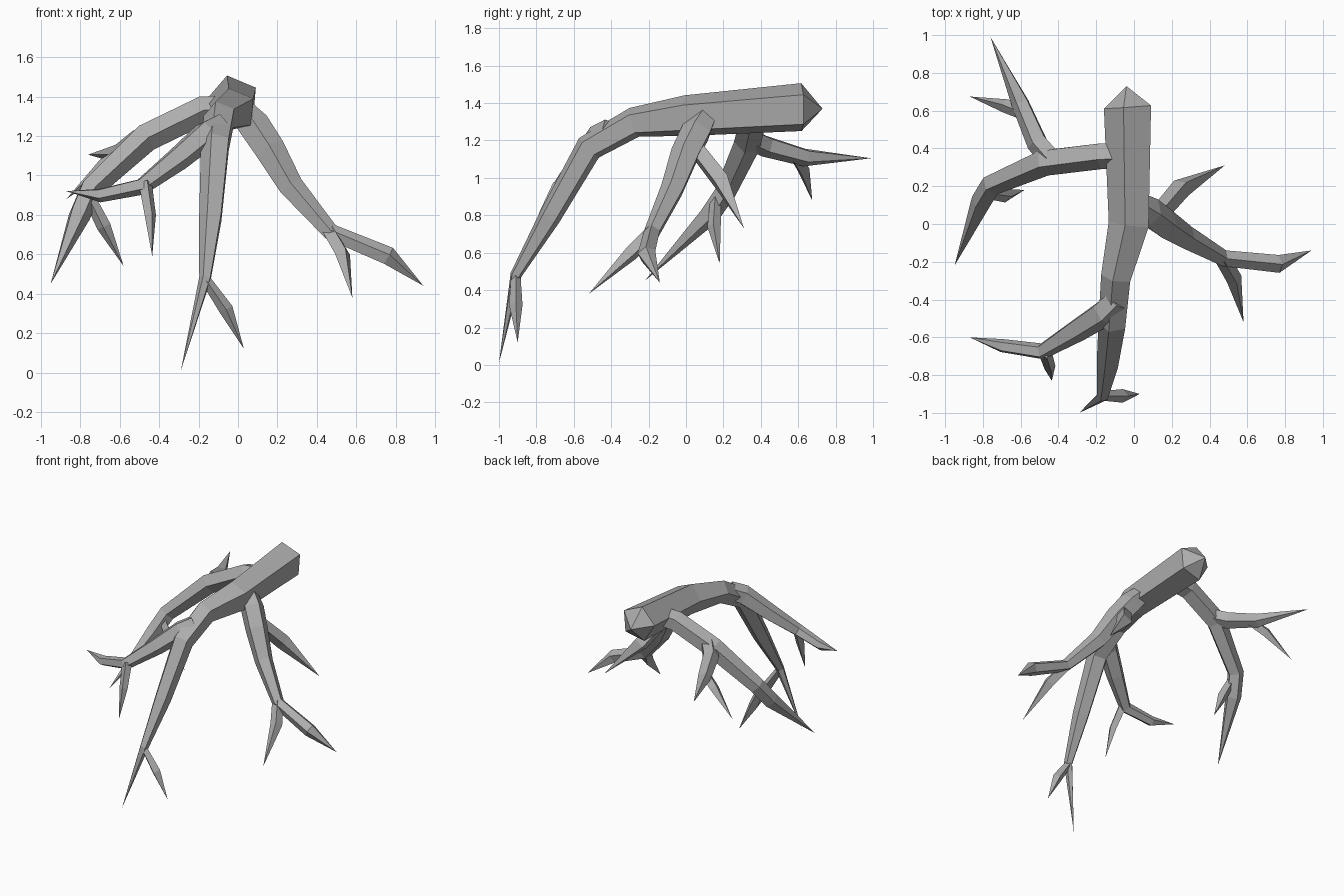
import bpy, bmesh, math
from mathutils import Vector

wood = bpy.data.materials.new("grey_wood")
wood.diffuse_color = (0.42, 0.42, 0.42, 1)


def limb(name, path, sides=5, phase=0.0):
    """Faceted tube through (x, y, z, radius) points; radius 0 makes a sharp tip."""
    pts = [Vector(p[:3]) for p in path]
    bm = bmesh.new()
    rings, up = [], None
    for i, p in enumerate(pts):
        a, b = pts[max(i - 1, 0)], pts[min(i + 1, len(pts) - 1)]
        # average the directions of both neighbouring segments
        t = ((p - a).normalized() + (b - p).normalized()).normalized()
        up = Vector((0, 0, 1)) if up is None else up
        up = (up - t * up.dot(t)).normalized()
        side = up.cross(t)
        r = path[i][3]
        if r == 0:
            rings.append([bm.verts.new(p)])
            continue
        ring = []
        for k in range(sides):
            ang = phase + 2 * math.pi * k / sides
            ring.append(bm.verts.new(p + (side * math.cos(ang) + up * math.sin(ang)) * r))
        rings.append(ring)
    for r0, r1 in zip(rings, rings[1:]):
        for k in range(sides):
            j = (k + 1) % sides
            quad = [r0[k % len(r0)], r0[j % len(r0)], r1[j % len(r1)], r1[k % len(r1)]]
            bm.faces.new(list(dict.fromkeys(quad)))
    for end in (rings[0], rings[-1]):
        if len(end) > 2:
            bm.faces.new(end)
    bmesh.ops.recalc_face_normals(bm, faces=bm.faces)
    me = bpy.data.meshes.new(name)
    bm.to_mesh(me)
    bm.free()
    me.materials.append(wood)
    ob = bpy.data.objects.new(name, me)
    bpy.context.collection.objects.link(ob)
    return ob


# Main root with its blunt pointed end, arching forward and down
limb("main_root", [
    (-0.04, 0.73, 1.37, 0), (-0.025, 0.62, 1.375, 0.135), (-0.02, 0.0, 1.33, 0.115),
    (-0.09, -0.28, 1.295, 0.085), (-0.11, -0.52, 1.16, 0.078), (-0.135, -0.73, 0.79, 0.062),
    (-0.165, -0.91, 0.48, 0.032), (-0.29, -1.0, 0.01, 0)], phase=math.radians(31))
limb("main_root_twig", [
    (-0.17, -0.91, 0.48, 0.025), (-0.06, -0.91, 0.32, 0.036), (0.03, -0.90, 0.12, 0)], 4)

# Front left root
limb("front_left_root", [
    (-0.09, -0.40, 1.25, 0.07), (-0.16, -0.47, 1.21, 0.075), (-0.30, -0.56, 1.09, 0.065),
    (-0.49, -0.675, 0.945, 0.045), (-0.70, -0.645, 0.90, 0.037), (-0.87, -0.60, 0.92, 0)])
limb("front_left_twig", [
    (-0.47, -0.68, 0.96, 0.035), (-0.445, -0.76, 0.80, 0.03), (-0.435, -0.83, 0.59, 0)], 4)

# Back left root with its backward fork
limb("back_left_root", [
    (-0.05, 0.37, 1.34, 0.07), (-0.18, 0.365, 1.33, 0.075), (-0.47, 0.33, 1.19, 0.075),
    (-0.75, 0.21, 0.93, 0.06), (-0.805, 0.12, 0.80, 0.058), (-0.95, -0.22, 0.45, 0)])
limb("back_left_twig", [
    (-0.76, 0.16, 0.90, 0.03), (-0.68, 0.15, 0.74, 0.036), (-0.58, 0.18, 0.54, 0)], 4)
limb("back_fork", [
    (-0.43, 0.34, 1.21, 0.06), (-0.51, 0.43, 1.17, 0.06), (-0.60, 0.64, 1.11, 0.05),
    (-0.76, 0.99, 1.105, 0)])
limb("back_fork_twig", [
    (-0.57, 0.58, 1.12, 0.035), (-0.68, 0.625, 1.05, 0.037), (-0.87, 0.675, 0.88, 0)], 4)

# Right root splitting into two tips
limb("right_root", [
    (0.02, 0.10, 1.32, 0.07), (0.08, 0.06, 1.25, 0.085), (0.16, 0.0, 1.13, 0.082),
    (0.27, -0.07, 0.94, 0.066), (0.47, -0.18, 0.71, 0.045), (0.76, -0.21, 0.59, 0.05),
    (0.94, -0.14, 0.44, 0)])
limb("right_root_fork", [
    (0.46, -0.17, 0.72, 0.04), (0.53, -0.29, 0.60, 0.042), (0.58, -0.52, 0.38, 0)], 4)
limb("right_back_twig", [
    (0.13, 0.05, 1.16, 0.05), (0.25, 0.19, 0.98, 0.055), (0.48, 0.31, 0.73, 0)], 4)
